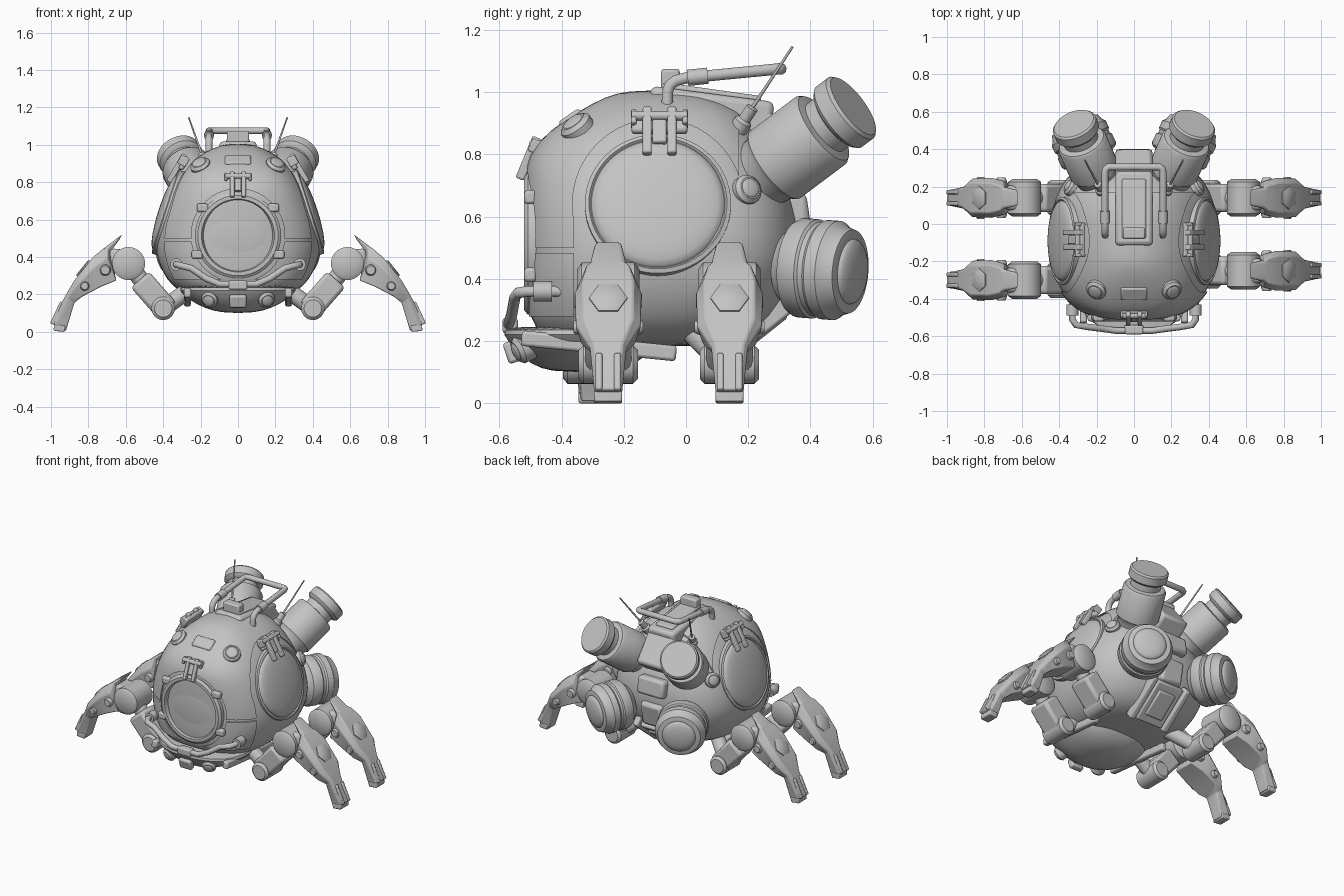
import bpy, bmesh, math
from mathutils import Vector, Matrix

if "Cube" in bpy.data.objects:
    bpy.data.objects.remove(bpy.data.objects["Cube"])

GREY = (0.55, 0.55, 0.55, 1)
mat = bpy.data.materials.new("plain grey")
mat.use_nodes = True
mat.diffuse_color = GREY
mat.node_tree.nodes["Principled BSDF"].inputs["Base Color"].default_value = GREY
made = []


def add(name, data):
    ob = bpy.data.objects.new(name, data)
    bpy.context.scene.collection.objects.link(ob)
    data.materials.append(mat)
    made.append(ob)
    return ob


def frame(origin, d):
    q = Vector(d).normalized().to_track_quat('Z', 'Y')
    return Matrix.Translation(origin) @ q.to_matrix().to_4x4()


def loft(name, rings, m=Matrix()):
    """Skin a list of equal point rings and cap both ends."""
    bm = bmesh.new()
    vs = [[bm.verts.new(m @ Vector(p)) for p in r] for r in rings]
    n = len(rings[0])
    for a, b in zip(vs, vs[1:]):
        for i in range(n):
            j = (i + 1) % n
            bm.faces.new((a[i], a[j], b[j], b[i]))
    bm.faces.new(vs[0][::-1])
    bm.faces.new(vs[-1])
    bmesh.ops.recalc_face_normals(bm, faces=bm.faces)
    me = bpy.data.meshes.new(name)
    bm.to_mesh(me)
    bm.free()
    return add(name, me)


def lathe(name, profile, origin, d, n=40):
    """Turned part: (radius, height) pairs along direction d."""
    rings = [[(r * math.cos(2 * math.pi * i / n), r * math.sin(2 * math.pi * i / n), h)
              for i in range(n)] for r, h in profile]
    return loft(name, rings, frame(origin, d))


def dome(r, base, rise, steps=7):
    a = [i / steps * math.pi / 2 for i in range(steps)]
    return [(r * math.cos(t), base + rise * math.sin(t)) for t in a] + [(r * .03, base + rise)]


def bevel(ob, w=0.012):
    b = ob.modifiers.new("bevel", 'BEVEL')
    b.width, b.segments, b.limit_method = w, 2, 'ANGLE'
    return ob


def box(name, c, size, d=(0, 0, 1), w=0.01, local=(0, 0, 0)):
    """Box of (across, up, along d), shifted by a local offset."""
    x, y, z = [v / 2 for v in size]
    rings = [[(-x, -y, h), (x, -y, h), (x, y, h), (-x, y, h)] for h in (-z, z)]
    ob = loft(name, rings, frame(c, d) @ Matrix.Translation(local))
    return bevel(ob, w) if w else ob


def rod(name, a, b, r, n=24):
    a, b = Vector(a), Vector(b)
    return lathe(name, [(r, 0), (r, (b - a).length)], a, b - a, n)


def tube(name, half, r):
    """Round pipe through a half path on +x, mirrored to -x."""
    pts = half + [(-x, y, z) for x, y, z in reversed(half)]
    cu = bpy.data.curves.new(name, 'CURVE')
    cu.dimensions, cu.bevel_depth, cu.bevel_resolution, cu.use_fill_caps = '3D', r, 3, True
    sp = cu.splines.new('POLY')
    sp.points.add(len(pts) - 1)
    for p, co in zip(sp.points, pts):
        p.co = (*co, 1)
    return add(name, cu)


def bake(ob):
    """Replace an object's mesh by its evaluated mesh."""
    me = bpy.data.meshes.new_from_object(ob.evaluated_get(bpy.context.evaluated_depsgraph_get()))
    ob.modifiers.clear()
    ob.data = me


# Body hull: height, half width, front, back
HULL = [(.175, .2, -.38, .1), (.2, .31, -.465, .2), (.27, .39, -.515, .29), (.38, .44, -.52, .35),
        (.48, .458, -.52, .375), (.6, .435, -.52, .365), (.7, .395, -.52, .335), (.8, .34, -.512, .28),
        (.88, .28, -.435, .23), (.94, .21, -.34, .18), (.985, .13, -.26, .08), (1.005, .05, -.18, -.02)]


def hull(name, table, k=1.0, power=2.7, n=40):
    rings = []
    for z, w, f, b in table:
        ring = []
        for i in range(n):
            t = 2 * math.pi * i / n
            c, s = math.cos(t), math.sin(t)
            x = w * math.copysign(abs(c) ** (2 / power), c)
            y = (f + b) / 2 + (b - f) / 2 * math.copysign(abs(s) ** (2 / power), s)
            ring.append((x * k, (y + .07) * k - .07, (z - .55) * k + .55))
        rings.append(ring)
    ob = loft(name, rings)
    sub = ob.modifiers.new("smooth", 'SUBSURF')
    sub.levels = sub.render_levels = 1
    bake(ob)
    return ob


hull("body", HULL, .983)

# Raised armour shell with openings for the eye and side hatches
shell = hull("armour_shell", HULL, 1.003)
cutters = [lathe("hatch_cutter", [(.275, -1), (.275, 1)], (0, -.09, .64), (1, 0, 0), 64),
           lathe("eye_cutter", [(.25, 0), (.25, .5)], (0, -.3, .515), (0, -1, 0), 64),
           box("rear_cutter", (0, .67, .5), (2, 1, 2), w=0),
           box("lower_cutter", (0, 0, -.22), (2, 2, 1), w=0),
           box("flank_cutter", (0, .64, .14), (2, 2, 1), w=0),
           box("slot_cutter", (0, 0, .492), (2, 2, .016), w=0)]
for c in cutters:
    c.hide_render = True
    m = shell.modifiers.new("cut", 'BOOLEAN')
    m.operation, m.solver, m.object = 'DIFFERENCE', 'EXACT', c
bake(shell)
for c in cutters:
    made.remove(c)
    bpy.data.objects.remove(c)

# Front eye
lathe("eye_bezel", [(.23, -.08), (.23, .008), (.215, .02), (.195, .02), (.185, -.005), (.185, -.06)],
      (0, -.5, .515), (0, -1, 0), 56)
lathe("eye_lens", [(.18, -.08)] + dome(.18, -.015, .03), (0, -.5, .515), (0, -1, 0), 56)
for a in (38, 142, 205, 335):
    t = math.radians(a)
    box("eye_lug", (.24 * math.cos(t), -.5, .515 + .24 * math.sin(t)), (.06, .045, .04), (0, -1, 0))


def clasp(c, d, w, h):
    """Hinged latch: back plate, two bars, pin and centre tab."""
    box("latch_plate", c, (w, h * .45, .03), d, local=(0, h * .25, 0))
    for s in (1, -1):
        box("latch_bar", c, (w * .16, h, .03), d, .006, (s * w * .22, 0, .02))
        box("latch_ear", c, (w * .1, h * .3, .05), d, .006, (s * w * .46, h * .3, .008))
    box("latch_tab", c, (w * .25, h * .5, .03), d, .006, (0, 0, .012))
    m = frame(c, d)
    rod("latch_pin", m @ Vector((-w / 2, h * .33, .022)), m @ Vector((w / 2, h * .33, .022)), .015)


clasp((0, -.488, .78), (0, -.92, .38), .14, .145)

# Roof housing and carrying handle
box("roof_housing", (0, .08, .945), (.2, .4, .1), (0, .13, 1), .02)
box("roof_slope", (0, .285, .83), (.2, .24, .12), (0, .75, .6), .02)
box("roof_rib", (0, .08, .985), (.13, .32, .05), (0, .14, 1))
box("roof_sight", (0, -.05, 1.03), (.12, .06, .09))
tube("handle", [(.155, -.06, .94), (.155, -.06, 1.0), (.155, -.052, 1.022), (.155, -.033, 1.037), (.155, 0, 1.046),
                (.155, .28, 1.073), (.15, .295, 1.075), (.135, .305, 1.075)], .019)
box("brow_vent", (0, -.37, .914), (.14, .08, .03), (0, -.55, .8))

# Rear and belly plates
box("rear_block", (0, .335, .61), (.2, .12, .12), (0, 1, .15), .02)
box("rear_step", (0, .31, .43), (.16, .16, .14), (0, 1, -.2), .02)
BELLY = (0, .62, -.78)
box("belly_hatch", (0, .235, .25), (.2, .28, .05), BELLY)
box("belly_panel", (0, .235, .25), (.13, .18, .075), BELLY)

# Chin tray with its bumper pipe
hull("chin_tray", [(.1, .08, -.43, -.25), (.125, .18, -.5, -.16), (.175, .27, -.555, -.1), (.225, .32, -.59, -.08),
                   (.25, .31, -.592, -.08)], power=2.3)
tube("bumper_pipe", [(.33, -.4, .36), (.33, -.51, .36), (.31, -.54, .355), (.25, -.55, .34), (.17, -.56, .285),
                     (.1, -.57, .255)], .018)
box("bumper_clamp", (0, -.565, .25), (.1, .05, .05))
box("chin_tab", (0, -.56, .165), (.09, .07, .04), (0, -.9, -.3))


def leg(s, y, root):
    """Jointed leg reaching out along x on side s; root shifts its body end."""
    def P(x, z, dy=0):
        return (s * x, y + dy, z)

    def pin(name, x, z, r, half):
        lathe(name, [(r * .75, -half), (r, -half + .015), (r, half - .015), (r * .75, half)], P(x, z), (0, 1, 0))

    rod("hip_arm", P(.24, .24, root), P(.4, .125), .045)
    pin("hip_joint", .4, .125, .062, .095)
    box("thigh", P(.452, .197), (.15, .13, .22), (s * .66, 0, .75), .02)
    rod("knee_link", P(.46, .2), P(.58, .36), .045)
    pin("knee_joint", .585, .365, .088, .1)
    box("knee_yoke", P(.62, .375), (.13, .13, .14), (s, 0, .1), .02)
    # Shin stations: upper point, lower point, half width
    shin = [(.62, .52, .635, .492, .045), (.7, .46, .685, .425, .06), (.72, .445, .65, .275, .09),
            (.775, .4, .735, .24, .108), (.875, .275, .835, .187, .105), (.925, .19, .875, .155, .06),
            (.998, .045, .92, .005, .045)]
    bevel(loft("shin", [[P(a, b, -w * .75), P(a, b, w * .75), P(a * .7 + c * .3, b * .7 + d * .3, w),
                         P(c, d, w * .8), P(c, d, -w * .8), P(a * .7 + c * .3, b * .7 + d * .3, -w)]
                        for a, b, c, d, w in shin]), .008)
    lathe("shin_badge", [(.062, -.02), (.062, .004), (.052, .01)], P(.826, .338), (s * .78, 0, .63), 6)
    for side in (1, -1):
        box("toe_rib", P(.966, .1, side * .03), (.022, .13, .025), (s * .9, 0, .42), .006)
    pin("ankle_pin", .82, .245, .025, .112)
    pin("shin_pin", .71, .33, .03, .108)
    box("toe_pad", P(.955, .02), (.09, .035, .06), (s, 0, .1), .006)


for s in (1, -1):
    # Side hatch
    lathe("side_hatch", [(.235, -.06), (.235, .006), (.222, .012), (.216, .005)] + dome(.214, .005, .04),
          (s * .381, -.09, .64), (s * .95, 0, .31), 56)
    clasp((s * .31, -.085, .865), (s * .87, 0, .5), .18, .17)

    # Upper canister
    d = (s * .105, .24, .18)
    lathe("canister", [(.11, -.4), (.12, -.35), (.135, -.33), (.135, -.14), (.125, -.125), (.095, -.12), (.095, -.08),
                       (.112, -.072), (.122, -.06), (.122, -.01), (.112, 0)], (s * .322, .537, .955), d)
    box("canister_mount", (s * .2, .24, .73), (.16, .17, .16), d, .03)

    # Lower pod
    lathe("lower_pod", [(.11, -.21), (.13, -.18), (.152, -.17), (.16, -.155), (.16, -.105), (.152, -.097),
                        (.152, -.08), (.16, -.07), (.16, -.03), (.145, -.01), (.135, .02), (.115, .025)]
          + dome(.105, .025, .03), (s * .308, .51, .425), (s * .43, .9, -.07), 48)

    # Antenna
    lathe("antenna", [(.03, -.03), (.03, .045), (.02, .055), (.02, .1), (.006, .105), (.004, .345)],
          (s * .165, .16, .87), (s * .1, .185, .28), 16)
    rod("handle_sleeve", (s * .155, .005, 1.046), (s * .155, .07, 1.053), .026)

    # Round sensor bumps
    for c, d, r in (((.2, -.35, .887), (.35, -.55, .75), .055), ((.335, .195, .685), (.8, .5, .3), .048),
                    ((.15, -.525, .175), (.3, -.85, -.4), .045)):
        lathe("sensor_bump", [(r, -.04), (r, .012), (r * .75, .025)] + dome(r * .65, .025, .008),
              (s * c[0], c[1], c[2]), (s * d[0], d[1], d[2]), 28)
    rod("pipe_socket", (s * .33, -.43, .36), (s * .33, -.49, .36), .032)
    box("tray_rail", (s * .27, -.28, .185), (.04, .5, .05), (0, .1, 1))
    box("belly_rail", (s * .13, .235, .25), (.04, .3, .065), BELLY)
    leg(s, -.25 if s > 0 else -.3, 0)
    leg(s, .14, -.12)

# Smooth shading with sharp edges kept
bpy.ops.object.select_all(action='DESELECT')
meshes = [o for o in made if o.type == 'MESH']
for ob in meshes:
    ob.select_set(True)
bpy.context.view_layer.objects.active = meshes[0]
bpy.ops.object.shade_smooth_by_angle(angle=math.radians(35))
